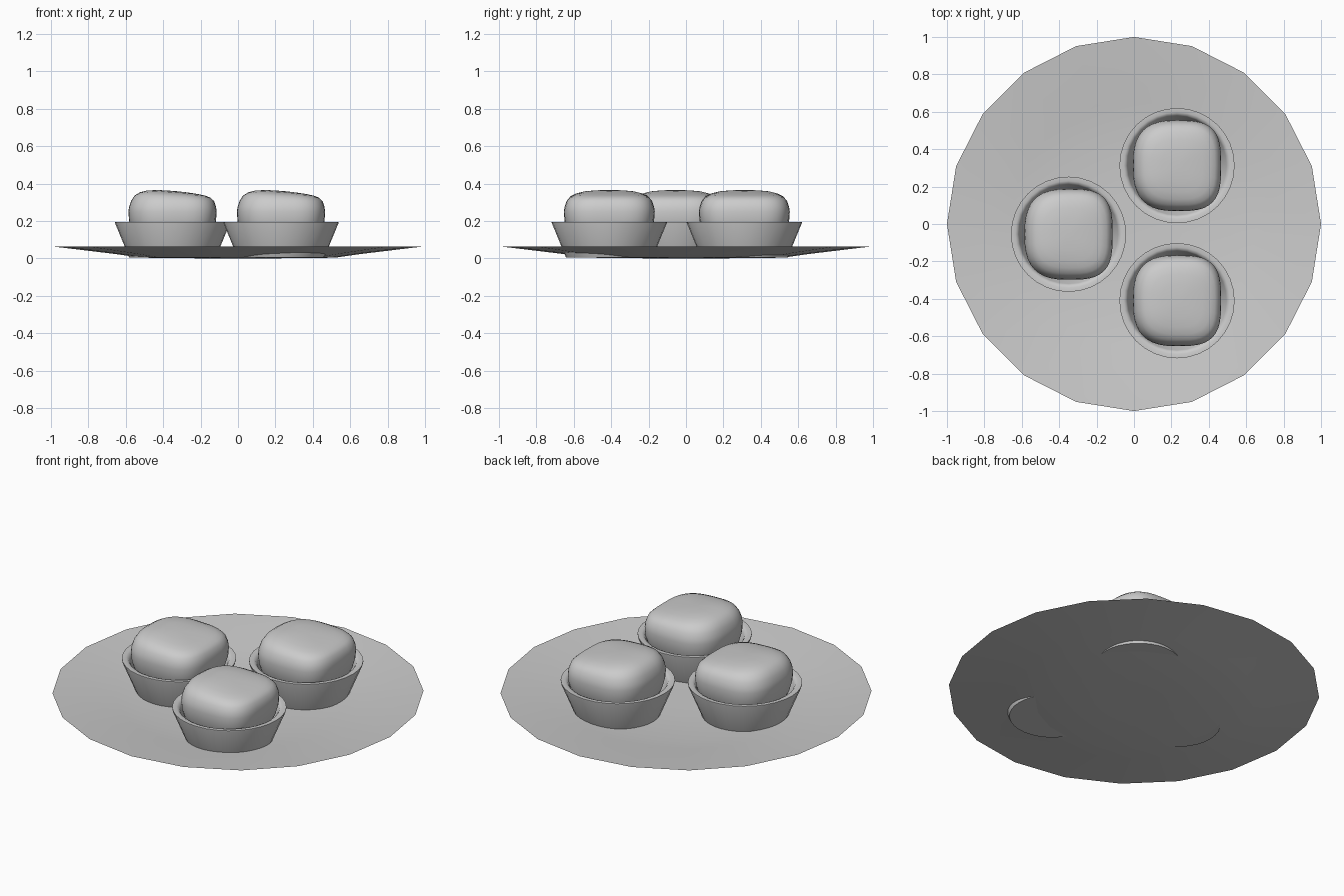
import bpy, bmesh, math

if "Cube" in bpy.data.objects:
    bpy.data.objects.remove(bpy.data.objects["Cube"])


def skin(name, rings, location=(0, 0, 0), cap_ends=True, angle=50):
    """Join equal-length rings of points into one smooth shaded object."""
    bm = bmesh.new()
    loops = [[bm.verts.new(p) for p in ring] for ring in rings]
    n = len(loops[0])
    for low, high in zip(loops, loops[1:]):
        for i in range(n):
            j = (i + 1) % n
            bm.faces.new((low[i], low[j], high[j], high[i]))
    if cap_ends:
        bm.faces.new(loops[0][::-1])
        bm.faces.new(loops[-1])
    bmesh.ops.recalc_face_normals(bm, faces=bm.faces)
    mesh = bpy.data.meshes.new(name)
    bm.to_mesh(mesh)
    bm.free()
    obj = bpy.data.objects.new(name, mesh)
    obj.location = location
    bpy.context.collection.objects.link(obj)
    bpy.ops.object.select_all(action='DESELECT')
    obj.select_set(True)
    bpy.context.view_layer.objects.active = obj
    bpy.ops.object.shade_smooth_by_angle(angle=math.radians(angle))
    return obj


def circle(r, z, n):
    return [(r * math.cos(2 * math.pi * i / n), r * math.sin(2 * math.pi * i / n), z)
            for i in range(n)]


def bun_ring(scale, z, tilt, n=40):
    """Rounded-square ring, boxier on +x and sloping down towards +x."""
    pts = []
    for i in range(n):
        a = 2 * math.pi * i / n
        c, s = math.cos(a), math.sin(a)
        p = 2 / (3.2 if c > 0 else 2.7)
        x = 0.236 * scale * math.copysign(abs(c) ** p, c)
        y = 0.243 * scale * math.copysign(abs(s) ** p, s)
        pts.append((x, y, z - tilt * (x + 0.05)))
    return pts


# Shallow twenty-sided plate, a thin dish
plate_profile = [(0.15, 0.0), (0.52, 0.004), (0.66, 0.024), (1.0, 0.065),
                 (0.66, 0.031), (0.52, 0.011), (0.15, 0.007)]
skin("plate", [circle(r, z, 20) for r, z in plate_profile])

# Flared cup with a narrow rolled lip
cup_profile = [(0.232, 0.006), (0.308, 0.19), (0.308, 0.196), (0.285, 0.196),
               (0.272, 0.19), (0.265, 0.178), (0.21, 0.03)]

# Puffy bun: (scale, height, tilt) from base to crown
bun_profile = [(0.8, 0.08, 0), (0.93, 0.15, 0), (0.985, 0.2, 0), (1.0, 0.25, 0),
               (0.985, 0.275, 0), (0.94, 0.307, 0), (0.86, 0.332, 0.03),
               (0.74, 0.347, 0.05), (0.58, 0.357, 0.07), (0.35, 0.363, 0.08),
               (0.1, 0.365, 0.08)]

for i, (x, y) in enumerate([(0.23, 0.312), (0.23, -0.41), (-0.35, -0.055)], 1):
    skin(f"cup_{i}", [circle(r, z, 32) for r, z in cup_profile], (x, y, 0))
    skin(f"bun_{i}", [bun_ring(*k) for k in bun_profile], (x, y, 0), angle=60)
